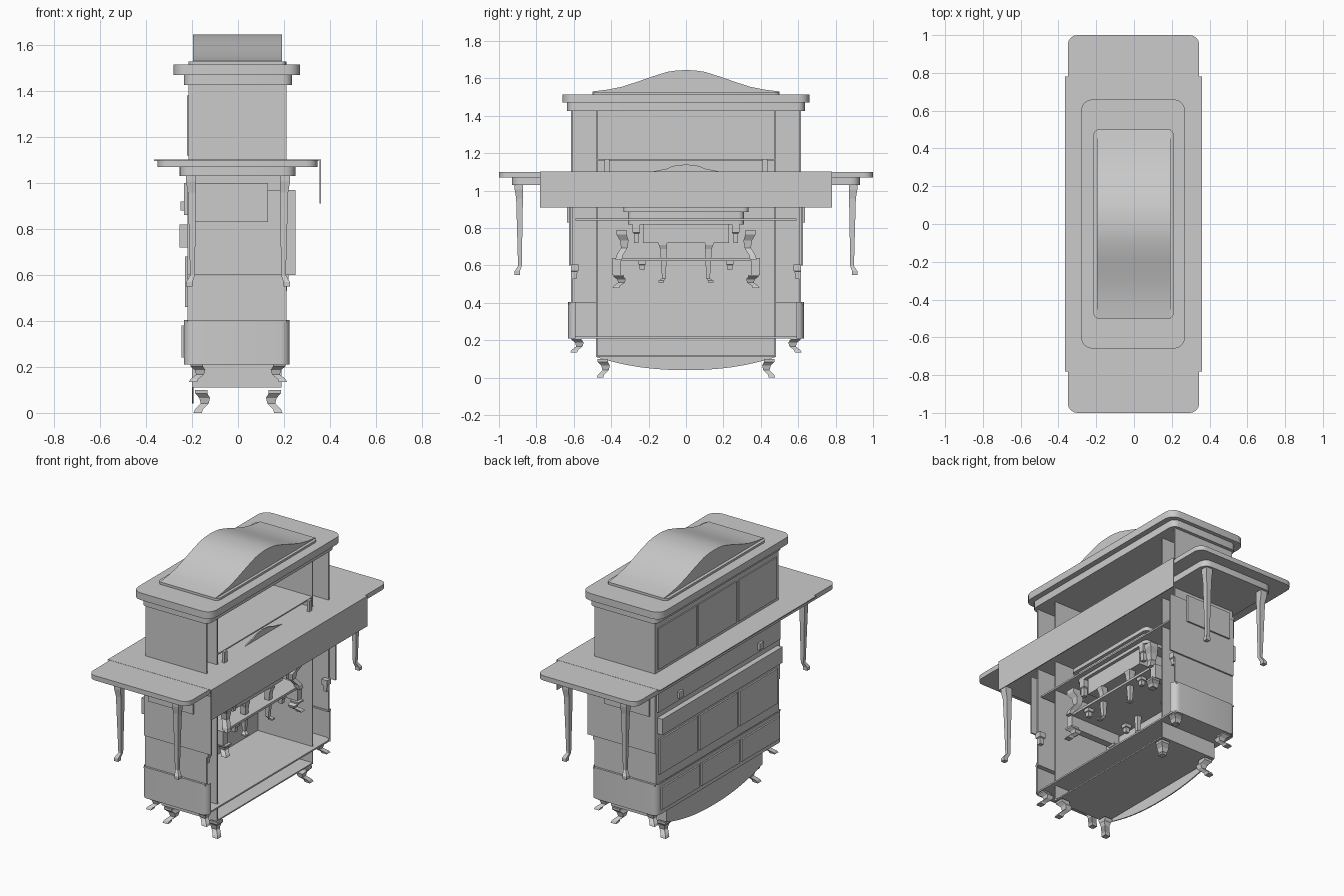
import bpy, bmesh, math

if "Cube" in bpy.data.objects:
    bpy.data.objects.remove(bpy.data.objects["Cube"])

grey = bpy.data.materials.new("warm_grey")
grey.use_nodes = True
grey.diffuse_color = (0.6, 0.6, 0.6, 1)
grey.node_tree.nodes["Principled BSDF"].inputs["Base Color"].default_value = (0.6, 0.6, 0.6, 1)


def finish(name, bm, smooth=False):
    bmesh.ops.recalc_face_normals(bm, faces=bm.faces)
    mesh = bpy.data.meshes.new(name)
    bm.to_mesh(mesh)
    bm.free()
    mesh.materials.append(grey)
    obj = bpy.data.objects.new(name, mesh)
    bpy.context.collection.objects.link(obj)
    if smooth:
        bpy.ops.object.select_all(action='DESELECT')
        obj.select_set(True)
        bpy.context.view_layer.objects.active = obj
        bpy.ops.object.shade_smooth_by_angle(angle=math.radians(30))
    return obj


def prism(name, points, push, smooth=False):
    """Extrude a closed outline of 3D points along a vector."""
    bm = bmesh.new()
    face = bm.faces.new([bm.verts.new(p) for p in points])
    out = bmesh.ops.extrude_face_region(bm, geom=[face])
    verts = [v for v in out["geom"] if isinstance(v, bmesh.types.BMVert)]
    bmesh.ops.translate(bm, vec=push, verts=verts)
    return finish(name, bm, smooth)


def box(name, x0, x1, y0, y1, z0, z1):
    return prism(name, [(x0, y0, z0), (x1, y0, z0), (x1, y1, z0), (x0, y1, z0)], (0, 0, z1 - z0))


def slab(name, x0, x1, y, z0, z1, r=0.05):
    """Board with rounded corners, centred along its length."""
    pts = []
    corners = [(x1 - r, y - r), (x0 + r, y - r), (x0 + r, r - y), (x1 - r, r - y)]
    for i, (cx, cy) in enumerate(corners):
        for k in range(5):
            a = math.radians(90 * i + 22.5 * k)
            pts.append((cx + r * math.cos(a), cy + r * math.sin(a), z0))
    return prism(name, pts, (0, 0, z1 - z0), True)


def leg(name, x, y, z0, z1, rows):
    """Loft square rings; rows hold (height share, outward shift, half width)."""
    bm = bmesh.new()
    sx, sy = math.copysign(1, x), math.copysign(1, y)
    rings = []
    for t, shift, w in rows:
        z = z0 + t * (z1 - z0)
        rings.append([bm.verts.new((x + sx * shift + a * w, y + sy * shift + b * w, z))
                      for a, b in ((-1, -1), (1, -1), (1, 1), (-1, 1))])
    bm.faces.new(rings[0])
    bm.faces.new(rings[-1])
    for lo, hi in zip(rings, rings[1:]):
        for i in range(4):
            j = (i + 1) % 4
            bm.faces.new((lo[i], lo[j], hi[j], hi[i]))
    return finish(name, bm)


def four_legs(name, x, y, z0, z1, rows):
    for sx, side in ((-1, "right"), (1, "left")):
        for sy, end in ((-1, "front"), (1, "rear")):
            leg(f"{name}_{end}_{side}", sx * x, sy * y, z0, z1, rows)


def both_ends(name, x0, x1, y0, y1, z0, z1):
    box(name + "_front", x0, x1, -y1, -y0, z0, z1)
    box(name + "_rear", x0, x1, y0, y1, z0, z1)


CABRIOLE = [(0, 0.025, 0.018), (0.15, 0.02, 0.017), (0.4, -0.005, 0.017),
            (0.65, -0.005, 0.023), (0.85, 0.01, 0.027), (1, 0.01, 0.028)]
TAPERED = [(0, 0.012, 0.014), (0.04, 0.012, 0.014), (0.1, -0.002, 0.01),
           (0.85, 0, 0.018), (0.95, 0.004, 0.022), (1, 0.004, 0.022)]
STUB = [(0, 0, 0.012), (0.5, 0, 0.014), (0.55, 0, 0.02), (1, 0, 0.02)]

# Crown: bell-shaped top on a thin plate, over a two-step cornice
bell = [(0.5, 1.53), (0.42, 1.54), (0.34, 1.556), (0.26, 1.582), (0.18, 1.61),
        (0.1, 1.635), (0.05, 1.642)]
curve = [(-y, z) for y, z in bell] + [(0, 1.645)] + bell[::-1]
prism("crown", [(-0.195, y, z) for y, z in curve + [(0.5, 1.515), (-0.5, 1.515)]],
      (0.387, 0, 0), True)
slab("crown_plate", -0.215, 0.21, 0.5, 1.515, 1.528, 0.03)
slab("cornice", -0.28, 0.27, 0.66, 1.47, 1.515, 0.06)
slab("cornice_step", -0.235, 0.235, 0.635, 1.425, 1.47, 0.04)

# Hutch shell, open on the left side
both_ends("hutch_end", -0.215, 0.21, 0.605, 0.615, 1.1, 1.425)
box("hutch_back", -0.215, -0.205, -0.61, 0.61, 1.1, 1.425)
for i in (-1, 0, 1):
    box(f"hutch_door_{i + 2}", -0.222, -0.215, i * 0.4 - 0.19, i * 0.4 + 0.19, 1.12, 1.38)

# Tall inner case with a bowed lower edge on its back
arc = [(0.48 * i / 8, 0.04 + 0.07 * abs(i / 8) ** 2.2) for i in range(-8, 9)]
prism("case_back", [(-0.2, y, z) for y, z in arc + [(0.48, 1.515), (-0.48, 1.515)]], (0.007, 0, 0))
both_ends("case_end", -0.195, 0.19, 0.473, 0.48, 0.11, 1.51)
for z in (0.11, 1.16):
    box(f"case_shelf_{int(z * 100)}", -0.195, 0.19, -0.475, 0.475, z, z + 0.008)
both_ends("shelf_post", 0.195, 0.212, 0.41, 0.437, 1.1, 1.17)
crest = [(-0.19, 1.1), (-0.1, 1.118), (-0.07, 1.132), (0, 1.14), (0.07, 1.132), (0.1, 1.118), (0.19, 1.1)]
prism("crest", [(0.17, y, z) for y, z in crest], (0.008, 0, 0))

# Long table
slab("table_top", -0.35, 0.345, 1.0, 1.07, 1.1, 0.05)
box("table_overlay", -0.365, 0.36, -0.78, 0.78, 1.095, 1.101)
box("table_drop_panel", 0.355, 0.36, -0.78, 0.78, 0.91, 1.098)
slab("table_apron", -0.255, 0.25, 0.93, 1.03, 1.07, 0.05)
four_legs("table_leg", 0.2, 0.89, 0.55, 1.03, TAPERED)

# Middle cabinet, open on the left side
both_ends("cabinet_end", -0.22, 0.21, 0.605, 0.615, 0.4, 1.03)
both_ends("cabinet_side_plate", -0.22, 0.25, 0.615, 0.625, 0.6, 0.97)
both_ends("end_drawer", -0.185, 0.13, 0.625, 0.635, 0.83, 1.0)
box("cabinet_back", -0.22, -0.21, -0.61, 0.61, 0.4, 1.03)
box("back_rail", -0.255, -0.22, -0.6, 0.6, 0.72, 0.82)
box("back_strip", -0.235, -0.22, -0.61, 0.61, 0.86, 1.0)
for i in (-1, 0, 1):
    box(f"back_drawer_{i + 2}", -0.23, -0.22, i * 0.4 - 0.19, i * 0.4 + 0.19, 0.46, 0.68)
    box(f"base_drawer_{i + 2}", -0.245, -0.235, i * 0.4 - 0.19, i * 0.4 + 0.19, 0.24, 0.38)
for y in (-0.4, 0.4):
    box("back_knob", -0.25, -0.235, y - 0.02, y + 0.02, 0.88, 0.92)
box("upper_shelf", -0.21, 0.2, -0.59, 0.59, 0.84, 0.85)
four_legs("cabinet_foot", 0.2, 0.595, 0.53, 0.605, STUB)

# Base with rounded end walls
for sy, end in ((-1, "front"), (1, "rear")):
    bm = bmesh.new()
    path = [(-0.235, 0.3)]
    path += [(-0.195 - 0.04 * math.cos(math.radians(a)), 0.59 + 0.04 * math.sin(math.radians(a)))
             for a in range(0, 91, 18)]
    path += [(0.185 + 0.04 * math.sin(math.radians(a)), 0.59 + 0.04 * math.cos(math.radians(a)))
             for a in range(0, 91, 18)]
    rows = [[bm.verts.new((x, sy * y, z)) for x, y in path] for z in (0.21, 0.405)]
    for i in range(len(path) - 1):
        bm.faces.new((rows[0][i], rows[0][i + 1], rows[1][i + 1], rows[1][i]))
    finish(f"base_wall_{end}", bm, True)
box("base_back", -0.235, -0.228, -0.59, 0.59, 0.21, 0.405)
slab("base_floor", -0.23, 0.215, 0.625, 0.21, 0.22, 0.04)
both_ends("base_ledge", -0.22, 0.21, 0.6, 0.628, 0.395, 0.405)
four_legs("base_foot", 0.17, 0.575, 0.135, 0.215, CABRIOLE)
four_legs("lower_foot", 0.15, 0.435, 0, 0.1, CABRIOLE)

# Small tables standing inside
slab("small_table_top", -0.18, 0.19, 0.335, 0.885, 0.91, 0.03)
slab("small_table_frame", -0.16, 0.17, 0.31, 0.82, 0.885, 0.03)
box("small_table_apron", -0.14, 0.15, -0.23, 0.23, 0.72, 0.82)
four_legs("small_table_leg", 0.13, 0.12, 0.51, 0.72, TAPERED)
four_legs("small_table_bracket", 0.15, 0.335, 0.63, 0.79, CABRIOLE)
four_legs("small_table_peg", 0.15, 0.265, 0.72, 0.82, STUB)
box("low_shelf", -0.2, 0.17, -0.39, 0.39, 0.625, 0.64)
both_ends("low_shelf_block", -0.18, 0.17, 0.35, 0.395, 0.55, 0.64)
four_legs("low_shelf_foot", 0.15, 0.35, 0.48, 0.55, CABRIOLE)
four_legs("low_shelf_peg", 0.14, 0.235, 0.575, 0.63, STUB)
